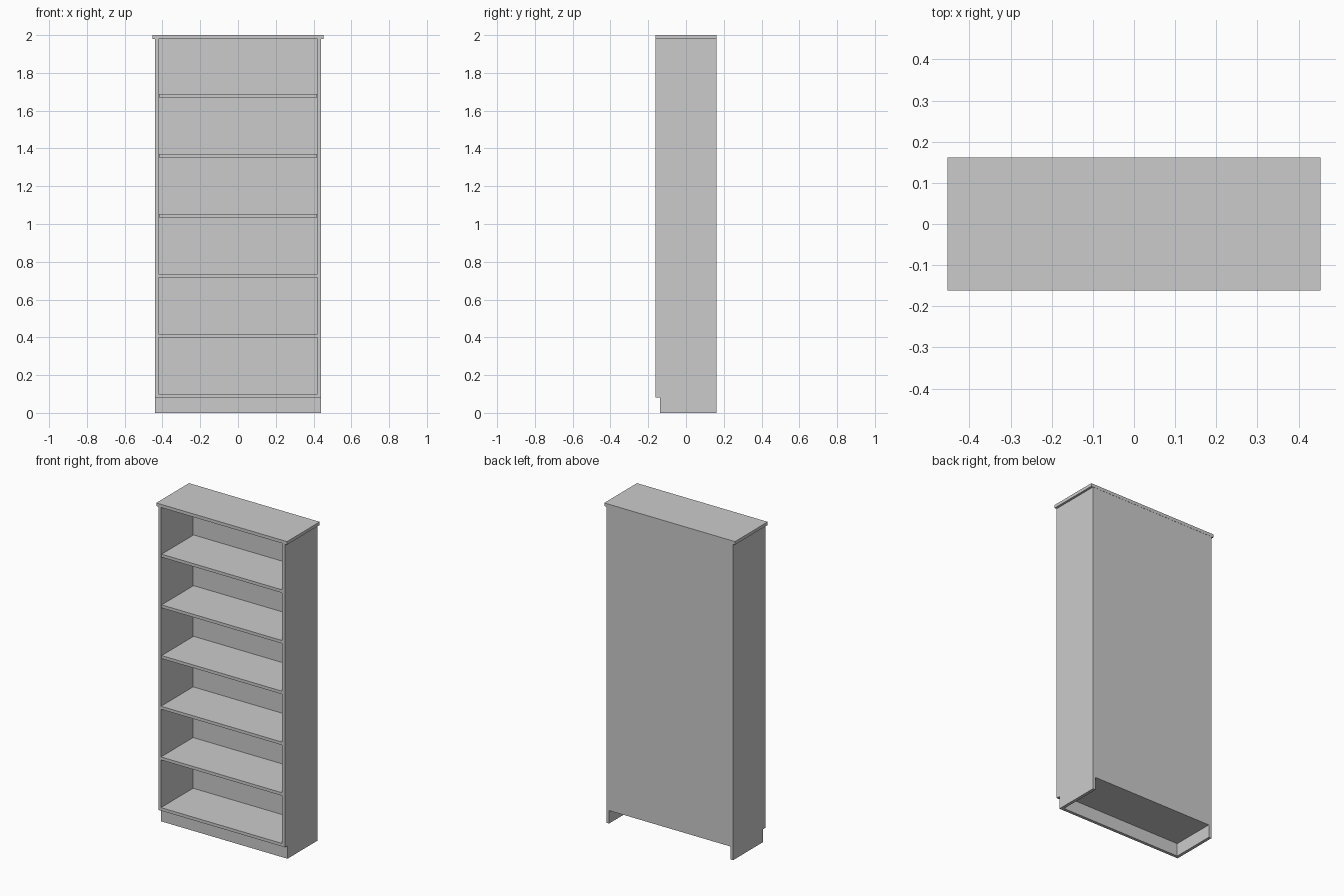
import bpy

if "Cube" in bpy.data.objects:
    bpy.data.objects.remove(bpy.data.objects["Cube"])

# One plain grey for the whole bookcase
grey = bpy.data.materials.new("light_grey")
grey.diffuse_color = (0.6, 0.6, 0.6, 1.0)
grey.use_nodes = True
grey.node_tree.nodes["Principled BSDF"].inputs["Base Color"].default_value = grey.diffuse_color


def board(name, x, y, z):
    """Box spanning the given (min, max) ranges."""
    ranges = (x, y, z)
    bpy.ops.mesh.primitive_cube_add(size=1)
    ob = bpy.context.object
    ob.name = name
    ob.location = [(a + b) / 2 for a, b in ranges]
    ob.scale = [b - a for a, b in ranges]
    bpy.ops.object.transform_apply(location=True, scale=True)
    ob.data.materials.append(grey)
    return ob


T = 0.019                     # board thickness
W, D = 0.439, 0.162           # half width and half depth of the body
BASE, TOP = 0.081, 1.98       # underside of carcass, underside of top
BACK = 0.156                  # inner face of back panel
IN = W - T                    # inner half width
PLINTH_FRONT = -0.137

# Top board, overhanging at the sides
board("top_board", (-0.453, 0.453), (-D, D), (TOP, 2.0))

# Back panel
board("back_panel", (-W, W), (BACK, D - 0.001), (BASE, TOP))

# Side panels and plinth sides
for name, s in (("left", -1), ("right", 1)):
    xr = sorted((s * IN, s * W))
    board(name + "_side", xr, (-D, BACK), (BASE, TOP))
    board(name + "_plinth", xr, (PLINTH_FRONT + T, D - 0.001), (0, BASE))

# Recessed plinth front
board("front_plinth", (-W, W), (PLINTH_FRONT, PLINTH_FRONT + T), (0, BASE))

# Bottom board and five shelves; the upper three are loose with a small gap
for i in range(6):
    z = BASE + i * 0.3175
    loose = i >= 3
    half = IN - 0.003 if loose else IN
    front = -D + (0.002 if loose else 0)
    board("bottom_board" if i == 0 else f"shelf_{i}",
          (-half, half), (front, BACK), (z, z + T))
